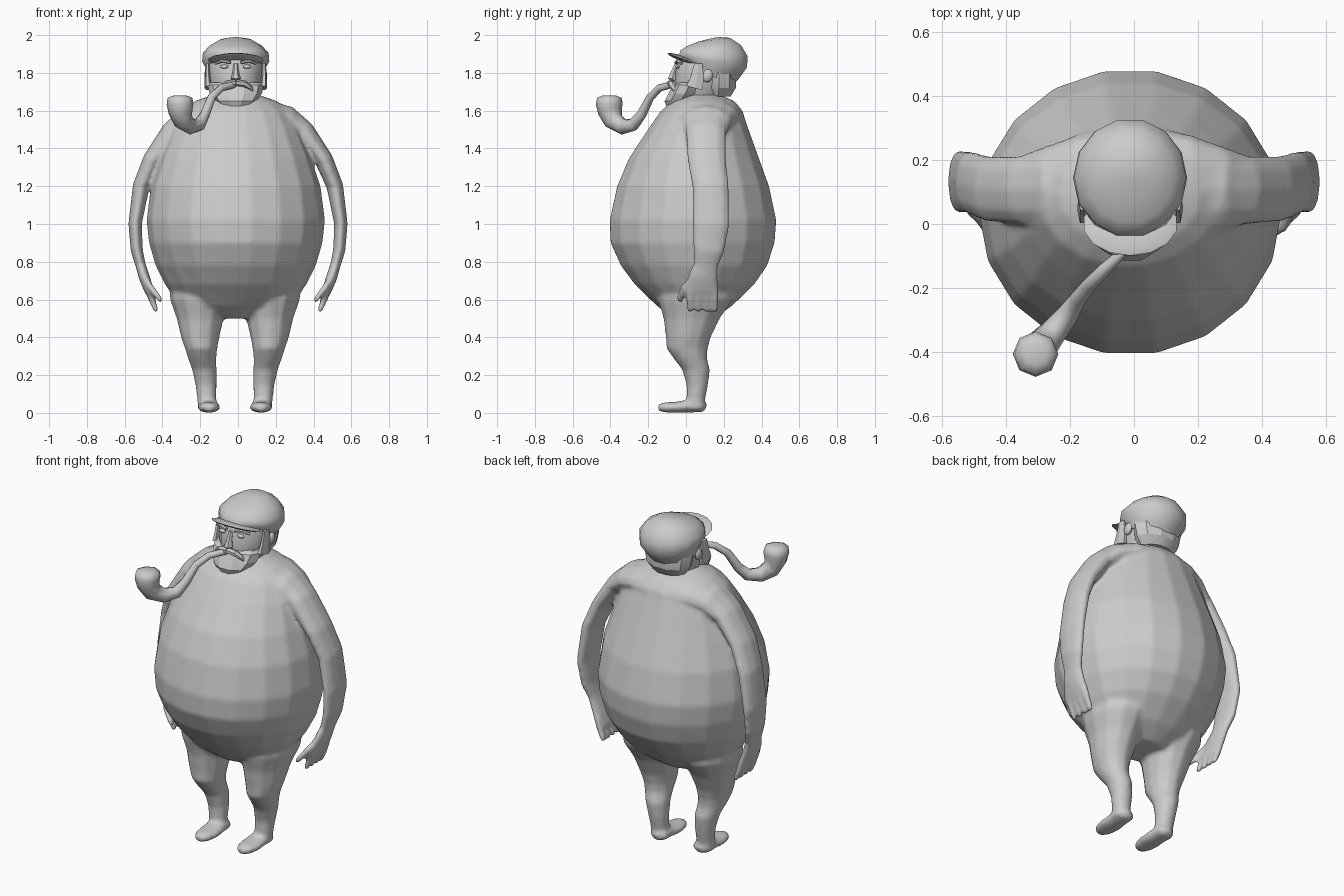
import bpy, bmesh, math
from mathutils import Vector, Matrix

CX = -0.012  # the figure stands slightly off centre


def activate(obs):
    for o in bpy.context.selected_objects:
        o.select_set(False)
    for o in obs:
        o.select_set(True)
    bpy.context.view_layer.objects.active = obs[0]


def finish(bm, name, mirror=None, angle=45):
    bmesh.ops.recalc_face_normals(bm, faces=bm.faces)
    me = bpy.data.meshes.new(name)
    bm.to_mesh(me)
    bm.free()
    ob = bpy.data.objects.new(name, me)
    bpy.context.collection.objects.link(ob)
    activate([ob])
    bpy.ops.object.shade_smooth_by_angle(angle=math.radians(angle))
    if mirror is not None:
        for v in me.vertices:
            v.co.x -= mirror
        ob.location.x = mirror
        mod = ob.modifiers.new("mirror", 'MIRROR')
        mod.use_mirror_merge = False
    return ob


def tube(name, pts, n=10, ref=(0, 1, 0), flat=False, mirror=None, angle=45):
    """Loft ellipses (x, y, z, radius across, radius along ref) along a path."""
    bm = bmesh.new()
    ref = Vector(ref).normalized()
    cs = [Vector(p[:3]) for p in pts]
    rings = []
    for i, p in enumerate(pts):
        t = cs[min(i + 1, len(cs) - 1)] - cs[max(i - 1, 0)]
        t = Vector((0, 0, 1)) if flat else t.normalized()
        v = (ref - t * ref.dot(t)).normalized()
        w = t.cross(v)
        rings.append([bm.verts.new(cs[i] + w * p[3] * math.cos(k * math.tau / n)
                                   + v * p[4] * math.sin(k * math.tau / n)) for k in range(n)])
    for r0, r1 in zip(rings, rings[1:]):
        for k in range(n):
            bm.faces.new((r0[k], r0[(k + 1) % n], r1[(k + 1) % n], r1[k]))
    bm.faces.new(rings[0][::-1])
    bm.faces.new(rings[-1])
    return finish(bm, name, mirror, angle)


def stack(name, rows, n=12, angle=45):
    """Loft of level rings given as (z, front y, back y, half width)."""
    return tube(name, [(CX, (a + b) / 2, z, r, (b - a) / 2) for z, a, b, r in rows],
                n, flat=True, angle=angle)


def blob(name, loc, size, rx=0, seg=8, mirror=None):
    bm = bmesh.new()
    bmesh.ops.create_uvsphere(bm, u_segments=seg, v_segments=6, radius=1)
    m = Matrix.Translation(loc) @ Matrix.Rotation(math.radians(rx), 4, 'X')
    bm.transform(m @ Matrix.Diagonal((*size, 1)))
    return finish(bm, name, mirror)


# Big round torso
body = [stack("body", [(.50, -.07, .15, .14), (.57, -.16, .25, .30), (.68, -.275, .365, .375),
                       (.78, -.35, .435, .425), (.90, -.405, .475, .46), (1.02, -.41, .484, .473),
                       (1.20, -.37, .445, .45), (1.35, -.305, .39, .40), (1.50, -.205, .335, .34),
                       (1.60, -.135, .30, .285), (1.65, -.075, .26, .22), (1.685, -.01, .18, .12)], 18)]

# Legs and feet
body.append(tube("legs", [(.18, .06, .75, .15, .20), (.172, .05, .60, .157, .20), (.168, .03, .50, .125, .15),
                          (.168, .012, .40, .102, .12), (.163, .006, .34, .086, .11),
                          (.158, .022, .29, .076, .09), (.146, .053, .23, .066, .075),
                          (.137, .06, .15, .057, .058), (.133, .052, .07, .051, .05),
                          (.133, .052, .02, .05, .048)], 12, flat=True, mirror=-.016))
body.append(tube("feet", [(.123, .105, .025, .025, .02), (.123, .085, .035, .053, .034),
                          (.123, .02, .037, .057, .036), (.122, -.05, .03, .064, .03),
                          (.122, -.11, .029, .053, .028), (.122, -.147, .028, .03, .018)],
                 10, ref=(0, 0, 1), mirror=-.016, angle=60))

# Shoulders, flattened hanging arms and hands
body.append(tube("shoulders", [(.03, .12, 1.585, .075, .19), (.17, .115, 1.575, .082, .165),
                               (.27, .11, 1.545, .072, .135), (.34, .11, 1.49, .055, .11)], 12, mirror=0))
body.append(tube("arms", [(.13, .12, 1.58, .06, .11), (.26, .11, 1.565, .064, .117), (.35, .105, 1.49, .058, .11),
                          (.455, .11, 1.34, .05, .105), (.513, .13, 1.20, .045, .10), (.545, .132, 1.0, .036, .103),
                          (.536, .12, .86, .033, .086), (.515, .105, .78, .028, .068), (.497, .09, .72, .03, .082),
                          (.475, .085, .66, .027, .092), (.45, .088, .60, .02, .086)], 10, mirror=0))
for i, y in enumerate((.022, .066, .11, .152)):
    body.append(tube("finger_%d" % i, [(.475, y, .66, .02, .025), (.456, y, .60, .019, .024),
                                       (.438, y, .555, .016, .022), (.43, y, .532, .012, .016)],
                     6, mirror=0))
body.append(tube("thumb", [(.495, .05, .72, .018, .027), (.46, -.005, .66, .02, .029),
                           (.42, -.03, .61, .017, .023), (.405, -.032, .585, .011, .015)], 6, mirror=0))

# Fuse the body into one continuous soft skin
activate(body)
bpy.ops.object.convert(target='MESH')
activate(body)
bpy.ops.object.join()
skin = bpy.context.view_layer.objects.active
rem = skin.modifiers.new("fuse", 'REMESH')
rem.mode = 'VOXEL'
rem.voxel_size = 0.011
rem.use_smooth_shade = True
smo = skin.modifiers.new("soften", 'SMOOTH')
smo.factor = 0.5
smo.iterations = 8

# Head, hair and angular beard
stack("head", [(1.62, -.03, .16, .09), (1.70, -.06, .21, .125), (1.76, -.062, .24, .14),
               (1.84, -.055, .25, .146), (1.90, -.03, .24, .13)], 12)
stack("hair", [(1.675, .10, .24, .10), (1.72, .08, .268, .135), (1.79, .075, .272, .15),
               (1.83, .08, .26, .145)], 10, 25)
stack("beard", [(1.62, -.105, -.01, .07), (1.65, -.118, .06, .108), (1.69, -.098, .09, .138),
                (1.735, -.075, .11, .149), (1.748, -.05, .10, .14)], 10, 20)
tube("sideburns", [(.135, .045, 1.72, .018, .05), (.138, .06, 1.78, .014, .04),
                   (.138, .065, 1.85, .01, .025)], 6, mirror=CX, angle=20)
blob("ears", (.137, .115, 1.785), (.018, .028, .036), rx=-15, mirror=CX)

# Facial features
tube("nose", [(CX, -.05, 1.85, .012, .012), (CX, -.065, 1.80, .017, .02),
              (CX, -.073, 1.77, .026, .026), (CX, -.062, 1.757, .018, .018)], 6, flat=True, angle=25)
tube("moustache", [(CX, -.082, 1.748, .016, .02), (.035, -.078, 1.742, .017, .02),
                   (.065, -.063, 1.722, .012, .018), (.08, -.05, 1.70, .005, .01)],
     6, mirror=CX, angle=25)
tube("eyebrows", [(.015, -.052, 1.855, .009, .01), (.06, -.042, 1.864, .009, .012),
                  (.095, -.025, 1.85, .006, .01)], 6, mirror=CX, angle=25)
blob("eyes", (.048, -.043, 1.833), (.022, .012, .011), mirror=CX)

# Slouching cap with peak
tube("cap", [(CX, .12, 1.79, .15, .145), (CX, .135, 1.825, .158, .162), (CX, .143, 1.86, .178, .188),
             (CX, .148, 1.905, .174, .182), (CX, .15, 1.945, .138, .145),
             (CX, .147, 1.975, .085, .088), (CX, .145, 1.985, .025, .025)], 14,
     ref=(0, .91, -.41), angle=60)
blob("cap_peak", (CX, .0, 1.868), (.148, .105, .015), rx=-20, seg=14)

# Curved pipe with rounded bowl
tube("pipe", [(-.02, -.075, 1.738, .018, .014), (-.09, -.14, 1.72, .02, .02),
              (-.14, -.19, 1.67, .022, .022), (-.175, -.235, 1.58, .026, .026),
              (-.205, -.28, 1.525, .034, .034), (-.25, -.335, 1.515, .042, .042),
              (-.29, -.382, 1.545, .053, .053), (-.304, -.402, 1.595, .064, .064),
              (-.307, -.406, 1.635, .071, .071), (-.307, -.406, 1.668, .065, .065),
              (-.307, -.406, 1.68, .035, .035)], 8, ref=(1, -1, 0), angle=60)
